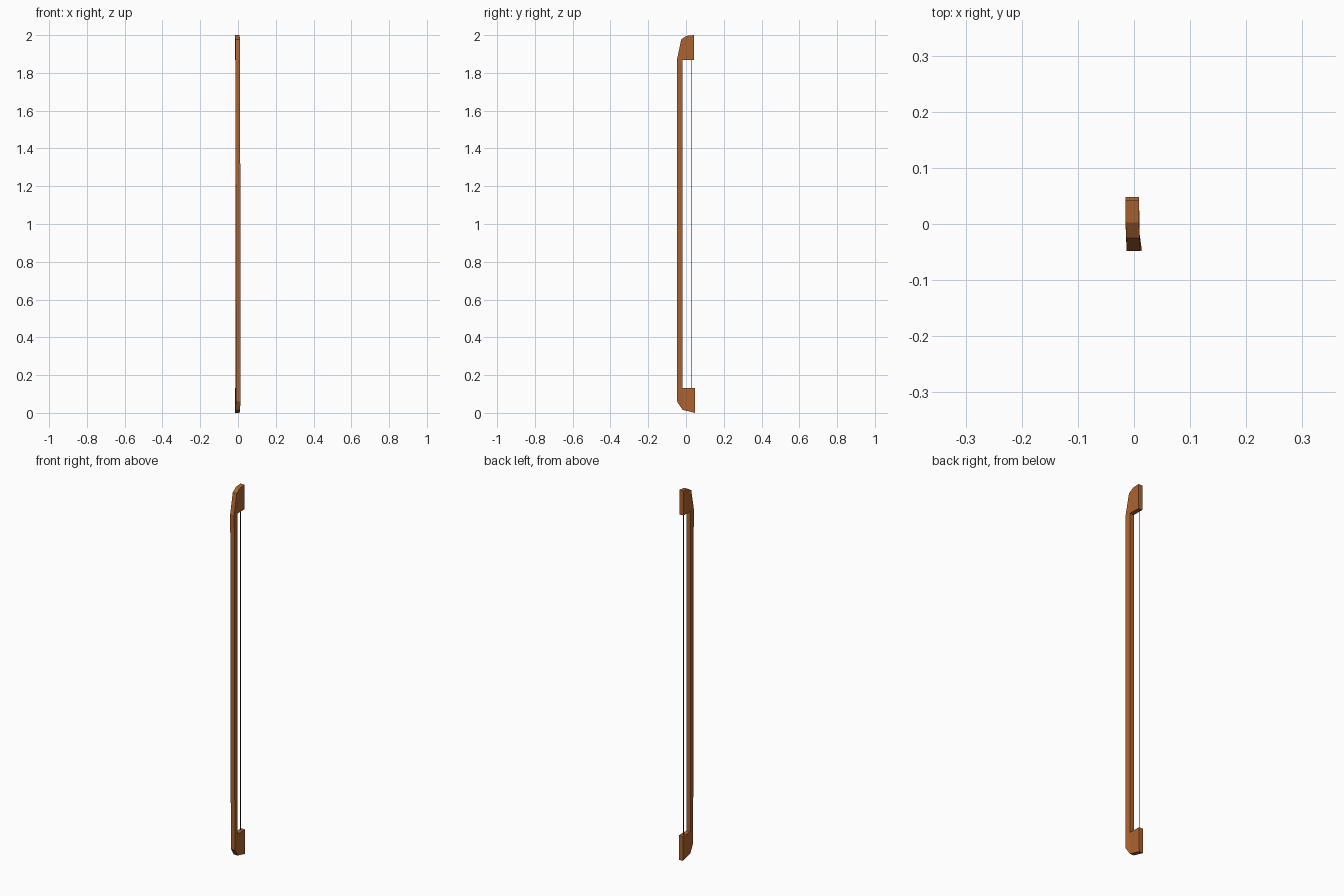
import bpy, bmesh

if "Cube" in bpy.data.objects:
    bpy.data.objects.remove(bpy.data.objects["Cube"])


def material(name, color):
    m = bpy.data.materials.new(name)
    m.diffuse_color = color
    m.use_nodes = True
    m.node_tree.nodes["Principled BSDF"].inputs["Base Color"].default_value = m.diffuse_color
    return m


def make_object(name, bm, mat):
    bmesh.ops.remove_doubles(bm, verts=bm.verts, dist=1e-5)
    bmesh.ops.recalc_face_normals(bm, faces=bm.faces)
    mesh = bpy.data.meshes.new(name)
    bm.to_mesh(mesh)
    bm.free()
    mesh.materials.append(mat)
    obj = bpy.data.objects.new(name, mesh)
    bpy.context.collection.objects.link(obj)
    return obj


wood = material("wood", (0.42, 0.125, 0.03, 1))
cord = material("cord", (0.02, 0.02, 0.02, 1))

# Frame: C-shaped strip of sections
# (outer y, outer z, inner y, inner z, outer x centre, inner x centre)
sections = [
    (0.048, 0.0, 0.048, 0.132, -0.003, -0.003),
    (-0.018, 0.016, -0.018, 0.132, -0.002, -0.002),
    (-0.047, 0.06, -0.018, 0.132, 0.002, -0.002),
    (-0.048, 1.87, -0.018, 1.867, -0.001, -0.0025),
    (-0.025, 1.978, -0.018, 1.867, -0.002, -0.0025),
    (0.003, 1.996, -0.018, 1.867, -0.003, -0.0025),
    (0.043, 2.0, 0.043, 1.867, -0.003, -0.003),
]
half = 0.012
bm = bmesh.new()
rings = []
for oy, oz, iy, iz, ox, ix in sections:
    rings.append([bm.verts.new(p) for p in (
        (ox - half, oy, oz), (ox + half, oy, oz),
        (ix + half, iy, iz), (ix - half, iy, iz))])
for a, b in zip(rings, rings[1:]):
    for i in range(4):
        j = (i + 1) % 4
        bm.faces.new((a[i], a[j], b[j], b[i]))
bm.faces.new(rings[0])
bm.faces.new(rings[-1])
make_object("wooden_frame", bm, wood)

# Taut string between the two end blocks
bm = bmesh.new()
bmesh.ops.create_cone(bm, cap_ends=True, segments=6, radius1=0.002,
                      radius2=0.002, depth=1.755)
bmesh.ops.translate(bm, verts=bm.verts, vec=(-0.006, 0.031, 1.0))
make_object("string", bm, cord)
